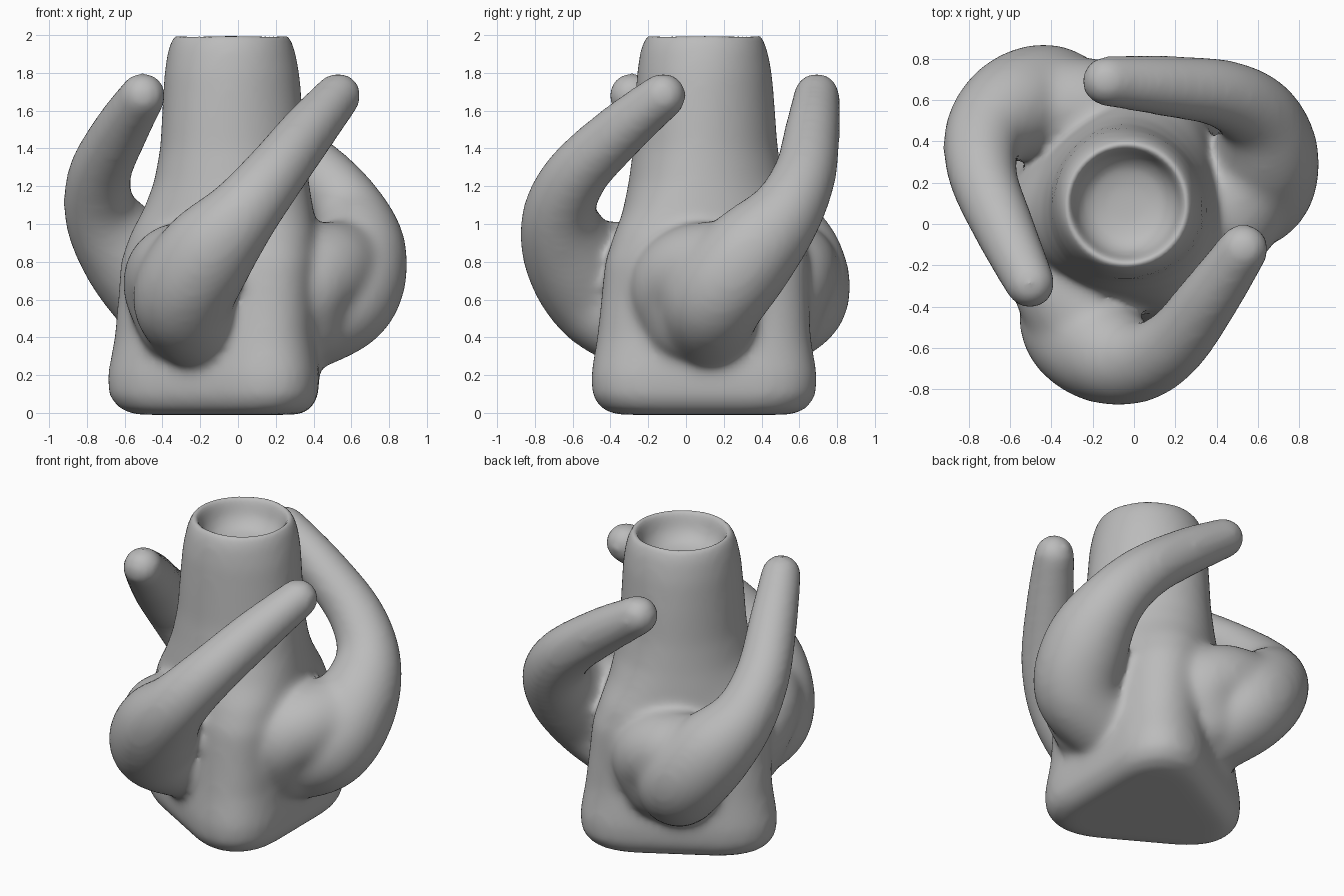
import bpy, bmesh
from math import cos, sin, radians, pi, sqrt
from mathutils import Matrix, Vector

if "Cube" in bpy.data.objects:
    bpy.data.objects.remove(bpy.data.objects["Cube"], do_unlink=True)

AXIS = Vector((-0.035, 0.095, 0))
SEGMENTS = 72

clay = bpy.data.materials.new("grey clay")
clay.use_nodes = True
COLOUR = (0.5, 0.5, 0.5, 1)
clay.diffuse_color = COLOUR
clay.node_tree.nodes["Principled BSDF"].inputs["Base Color"].default_value = COLOUR


def triangle(a):
    """Polar radius of a straight-sided triangle with rounded corners, one at angle 0."""
    sides = [max(0, cos(a - radians(d))) for d in (60, 180, 300)]
    return 1 / sqrt(sum(c * c for c in sides))


def add_body(bm):
    """Twisting body: rounded triangle at the foot, round neck, dished mouth."""
    # height, side radius, triangularity, corner angle in degrees
    rows = [(-0.01, 0.36, 1, 60), (0.02, 0.42, 1, 60), (0.09, 0.46, 1, 60),
            (0.20, 0.465, 1, 60), (0.40, 0.445, 0.95, 60), (0.60, 0.445, 0.85, 62),
            (0.80, 0.445, 0.78, 65), (0.95, 0.44, 0.55, 70), (1.08, 0.425, 0.28, 78),
            (1.22, 0.40, 0.15, 90), (1.40, 0.375, 0.12, 102), (1.60, 0.365, 0.1, 105),
            (1.80, 0.355, 0.05, 105), (1.93, 0.335, 0, 105), (2.00, 0.305, 0, 105),
            (2.02, 0.285, 0, 105), (1.97, 0.265, 0, 105), (1.88, 0.24, 0, 105),
            (1.82, 0.18, 0, 105), (1.80, 0.08, 0, 105)]
    rings = []
    for z, radius, tri, corner in rows:
        ring = []
        for i in range(SEGMENTS):
            a = 2 * pi * i / SEGMENTS
            r = radius * (1 - tri + tri * triangle(a - radians(corner)))
            ring.append(bm.verts.new(AXIS + Vector((r * cos(a), r * sin(a), z))))
        rings.append(ring)
    for low, high in zip(rings, rings[1:]):
        for i in range(SEGMENTS):
            j = (i + 1) % SEGMENTS
            bm.faces.new((low[i], low[j], high[j], high[i]))
    bm.faces.new(rings[0][::-1])
    bm.faces.new(rings[-1])


def spline(p, t):
    """Catmull-Rom point between p[1] and p[2]."""
    a, b, c, d = p
    return 0.5 * (2 * b + (c - a) * t + (2 * a - 5 * b + 4 * c - d) * t * t
                  + (3 * b - a - 3 * c + d) * t ** 3)


def add_limb(bm, points, turn):
    """Tapering limb of overlapping balls along a path of x, y, z, radius."""
    path = [Vector(p) for p in points]
    path = [path[0]] + path + [path[-1]]
    spin = Matrix.Translation(AXIS) @ Matrix.Rotation(turn, 4, 'Z') @ Matrix.Translation(-AXIS)
    for k in range(len(path) - 3):
        for s in range(9):
            p = spline(path[k:k + 4], s / 8)
            bmesh.ops.create_icosphere(bm, subdivisions=3, radius=p.w,
                                       matrix=spin @ Matrix.Translation(p.xyz))


# Arm swelling low and sweeping up round the neck
ARM = [(-0.19, -0.22, 0.43, 0.23), (-0.29, -0.45, 0.60, 0.27), (-0.18, -0.60, 0.82, 0.26),
       (0.01, -0.67, 1.04, 0.20), (0.19, -0.58, 1.26, 0.17), (0.37, -0.35, 1.49, 0.15),
       (0.53, -0.12, 1.68, 0.125)]
# Shoulder that carries the body wall out into the swelling
SHOULDER = [(-0.30, -0.20, 0.50, 0.24), (-0.36, -0.18, 0.66, 0.25), (-0.33, -0.30, 0.74, 0.26),
            (-0.24, -0.46, 0.76, 0.26)]

bm = bmesh.new()
add_body(bm)
for n in range(3):
    for limb in (ARM, SHOULDER):
        add_limb(bm, limb, n * 2 * pi / 3)
mesh = bpy.data.meshes.new("armed_vase")
bm.to_mesh(mesh)
bm.free()
mesh.materials.append(clay)
vase = bpy.data.objects.new("armed_vase", mesh)
bpy.context.collection.objects.link(vase)

# Fuse all parts into one skin and soften the joins
remesh = vase.modifiers.new("fuse", 'REMESH')
remesh.mode = 'VOXEL'
remesh.voxel_size = 0.022
remesh.use_smooth_shade = True
soften = vase.modifiers.new("soften", 'SMOOTH')
soften.factor = 0.5
soften.iterations = 26
